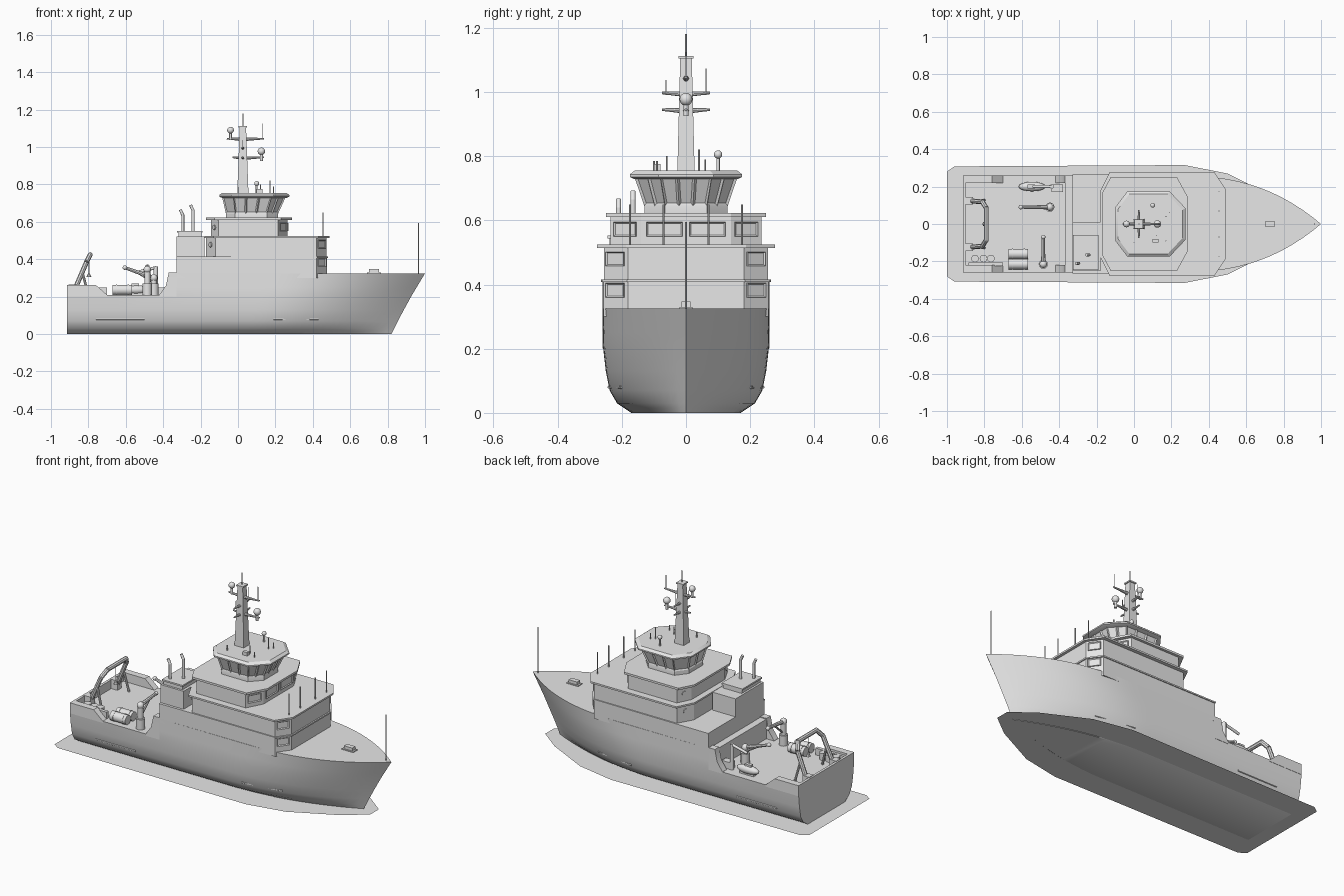
import bpy, bmesh, math
from mathutils import Vector

cube = bpy.data.objects.get("Cube")
if cube:
    bpy.data.objects.remove(cube)

grey = bpy.data.materials.new("light_grey")
grey.use_nodes = True
grey.diffuse_color = (0.8, 0.8, 0.8, 1)
grey.node_tree.nodes["Principled BSDF"].inputs["Base Color"].default_value = (0.8, 0.8, 0.8, 1)


def finish(name, bm, angle=35):
    bmesh.ops.remove_doubles(bm, verts=bm.verts, dist=0.0001)
    bmesh.ops.recalc_face_normals(bm, faces=bm.faces)
    me = bpy.data.meshes.new(name)
    bm.to_mesh(me)
    bm.free()
    me.materials.append(grey)
    me.shade_smooth()
    me.set_sharp_from_angle(angle=math.radians(angle))
    ob = bpy.data.objects.new(name, me)
    bpy.context.collection.objects.link(ob)
    return ob


def stack(name, layers, inset=None):
    """Loft plan outlines (z, points); optionally inset windows in one layer."""
    bm = bmesh.new()
    rings = [[bm.verts.new((x, y, z)) for x, y in pts] for z, pts in layers]
    panes = []
    for i in range(len(rings) - 1):
        a, b, n = rings[i], rings[i + 1], len(rings[i])
        for j in range(n):
            k = (j + 1) % n
            f = bm.faces.new((a[j], a[k], b[k], b[j]))
            if i == inset:
                panes.append(f)
    bm.faces.new(rings[0][::-1])
    bm.faces.new(rings[-1])
    if panes:
        bm.normal_update()
        bmesh.ops.inset_individual(bm, faces=panes, thickness=0.009, depth=-0.006)
    return finish(name, bm, 25)


def box(name, x0, x1, y0, y1, z0, z1):
    pts = [(x0, y0), (x1, y0), (x1, y1), (x0, y1)]
    return stack(name, [(z0, pts), (z1, pts)])


def octo(x0, x1, hw, ca, cay, cf, cfy):
    """Eight-sided plan, counter-clockwise, chamfered aft and forward."""
    half = [(x0, -hw + cay), (x0 + ca, -hw), (x1 - cf, -hw), (x1, -hw + cfy)]
    return half + [(x, -y) for x, y in reversed(half)]


def split(pts, counts):
    out = []
    for i, n in enumerate(counts):
        a, b = Vector(pts[i]), Vector(pts[(i + 1) % len(pts)])
        out += [tuple(a.lerp(b, k / n)) for k in range(n)]
    return out


def rod(name, p, q, r, r2=None, sides=12):
    p, q = Vector(p), Vector(q)
    bm = bmesh.new()
    bmesh.ops.create_cone(bm, cap_ends=True, segments=sides, radius1=r,
                          radius2=r if r2 is None else r2, depth=(q - p).length)
    bm.transform((q - p).to_track_quat('Z', 'Y').to_matrix().to_4x4())
    bmesh.ops.translate(bm, verts=bm.verts, vec=(p + q) / 2)
    return finish(name, bm, 40)


def ball(name, c, r, scale=(1, 1, 1)):
    bm = bmesh.new()
    bmesh.ops.create_uvsphere(bm, u_segments=16, v_segments=10, radius=r)
    bmesh.ops.scale(bm, verts=bm.verts, vec=scale)
    bmesh.ops.translate(bm, verts=bm.verts, vec=c)
    return finish(name, bm, 60)


def extrude_y(name, profile, y0, y1):
    bm = bmesh.new()
    f = bm.faces.new([bm.verts.new((x, y0, z)) for x, z in profile])
    g = bmesh.ops.extrude_face_region(bm, geom=[f])["geom"]
    bmesh.ops.translate(bm, verts=[v for v in g if isinstance(v, bmesh.types.BMVert)], vec=(0, y1 - y0, 0))
    return finish(name, bm)


def window(name, a, b, f0, f1, z0, z1):
    """Framed window on the wall a-b (outside on the right), between two fractions."""
    a, b = Vector((*a, 0)), Vector((*b, 0))
    out = (b - a).cross(Vector((0, 0, 1))).normalized() * 0.006
    p, q = a.lerp(b, f0), a.lerp(b, f1)
    bm = bmesh.new()
    v = [bm.verts.new(s + o + Vector((0, 0, z))) for o in (out * 0, out)
         for s, z in ((p, z0), (q, z0), (q, z1), (p, z1))]
    for i in range(4):
        bm.faces.new((v[i], v[(i + 1) % 4], v[(i + 1) % 4 + 4], v[i + 4]))
    front = bm.faces.new(v[4:])
    bm.normal_update()
    bmesh.ops.inset_individual(bm, faces=[front], thickness=0.006, depth=-0.005)
    return finish(name, bm)


def interp(table, z):
    for (a, u), (b, v) in zip(table, table[1:]):
        if z <= b:
            return u + (v - u) * (z - a) / (b - a)
    return table[-1][1]


# Hull
STEM = [(0, .82), (.08, .86), (.2, .925), (.325, 1)]
SIDE = [(0, .17), (.03, .215), (.07, .238), (.13, .25), (.21, .259), (.325, .26)]
LEVELS = [0, .015, .03, .07, .13, .21, .25, .29, .325]
LOW = LEVELS.index(.21)
TOP = len(LEVELS) - 1


def half_width(x, z):
    t = z / .325
    start = .05 + .15 * t
    u = min(1, max(0, (x - start) / (interp(STEM, z) - start)))
    return interp(SIDE, z) * (1 - u ** (2.1 + .5 * t))


fixed = [-.915, -.64, -.37, -.18, .05]
bm = bmesh.new()
rows = []
for i in range(len(fixed) + 20):
    row = {}
    for side in (1, -1):
        for j, z in enumerate(LEVELS):
            end = interp(STEM, z)
            x = fixed[i] if i < 5 else .05 + (end - .05) * (i - 4) / 20
            row[side, j] = bm.verts.new((x, side * half_width(x, z), z))
    rows.append(row)
for i, (a, b) in enumerate(zip(rows, rows[1:])):
    top = LOW if i < 2 else TOP
    for s in (1, -1):
        for j in range(top):
            bm.faces.new((a[s, j], b[s, j], b[s, j + 1], a[s, j + 1]))
    for j in (0, top):
        bm.faces.new((a[1, j], b[1, j], b[-1, j], a[-1, j]))
for row, lo, hi in ((rows[0], 0, LOW), (rows[2], LOW, TOP)):
    bm.faces.new([row[1, j] for j in range(lo, hi + 1)] + [row[-1, j] for j in range(hi, lo - 1, -1)])
finish("hull", bm)

# Flat base skirt around the hull
bm = bmesh.new()
skirt = [(-1, -.28), (-.96, -.308), (.27, -.315), (.5, -.27), (.76, -.14), (.89, -.04)]
bm.faces.new([bm.verts.new((x, y, .002)) for x, y in skirt + [(x, -y) for x, y in reversed(skirt)]])
finish("base_skirt", bm)

# Bulwarks, bilge strips and deck edges
for s, tag in ((1, "left"), (-1, "right")):
    extrude_y("stern_bulwark_" + tag, [(-.915, .2), (-.7, .2), (-.7, .21), (-.76, .262), (-.915, .262)], s * .2595, s * .22)
    extrude_y("side_wing_" + tag, [(-.42, .2), (-.33, .2), (-.33, .33), (-.37, .33), (-.385, .26), (-.42, .211)], s * .2598, s * .22)
    for x0, x1 in ((-.76, -.5), (.19, .43)):
        rod("bilge_strip_" + tag, (x0, s * half_width(x0, .08), .08), (x1, s * half_width(x1, .08), .08), .005, sides=6)
box("transom_bulwark", -.915, -.9, -.25, .25, .2, .262)
box("stern_locker", -.885, -.7, -.225, -.205, .205, .25)

# Superstructure tiers with thin overhanging decks
lower = [(-.33, -.26), (.42, -.257), (.476, -.18), (.476, .18), (.42, .257), (-.33, .26)]
stack("lower_house", [(.3, lower), (.41, lower)])
ledge = [(x + (.006 if x > 0 else 0), y * 1.02) for x, y in lower]
stack("lower_ledge", [(.408, ledge), (.416, ledge)])
middle = octo(-.17, .474, .256, .05, .09, .054, .076)
stack("middle_house", [(.41, middle), (.52, middle)])
eave = octo(-.18, .49, .277, .05, .1, .06, .09)
stack("middle_deck", [(.514, eave), (.524, eave)])
upper = octo(-.145, .265, .235, .04, .08, .05, .095)
stack("upper_house", [(.52, upper), (.615, upper)])
eave = octo(-.17, .29, .25, .045, .085, .06, .11)
stack("upper_deck", [(.61, eave), (.622, eave)])

# Wheelhouse with flared windows and bevelled roof
counts = [1, 3, 2, 3, 2, 3, 1, 2]
foot = split(octo(-.065, .215, .13, .05, .065, .06, .065), counts)
flare = split(octo(-.085, .255, .16, .06, .08, .075, .08), counts)
stack("wheelhouse", [(.62, foot), (.645, foot), (.733, flare)], inset=1)
roof = octo(-.1, .275, .175, .065, .085, .085, .09)
brow = octo(-.085, .26, .16, .06, .08, .08, .085)
stack("wheelhouse_roof", [(.728, brow), (.735, roof), (.743, roof), (.755, brow)])

# House windows and portholes
for tier, z0, z1 in ((lower, .36, .405), (middle, .458, .502), (upper, .55, .595)):
    i = 1 if tier is lower else 2
    for k in (i, i + 2):
        window("corner_window", tier[k], tier[k + 1], .12, .85, z0, z1)
    if tier is upper:
        for f in (.06, .54):
            window("front_window", tier[3], tier[4], f, f + .4, z0, z1)
    if tier is not lower:
        for p, q in ((tier[0], tier[1]), (tier[6], tier[7])):
            mid = Vector(((p[0] + q[0]) / 2, (p[1] + q[1]) / 2, z0 + .02))
            out = Vector((q[1] - p[1], p[0] - q[0], 0)).normalized()
            rod("porthole", mid, mid + out * .006, .014, sides=16)

# Funnel casing and exhaust pipes
box("funnel_base", -.33, -.18, -.25, .01, .41, .522)
box("funnel_casing", -.318, -.195, -.238, -.065, .52, .545)
box("funnel_cap", -.325, -.19, -.245, -.06, .543, .552)
for x, y, h in ((-.295, -.21, .64), (-.24, -.165, .665)):
    rod("exhaust_pipe", (x, y, .55), (x, y, h), .008)
    rod("exhaust_tip", (x, y, h - .004), (x - .014, y, h + .025), .008)

# Mast with cross arms, domes and aerials
mast = lambda w, d: [(.026 - w, -d), (.026 + w, -d), (.026 + w, d), (.026 - w, d)]
stack("mast", [(.75, mast(.03, .027)), (1.105, mast(.017, .018))])
stack("mast_cap", [(1.104, mast(.022, .023)), (1.112, mast(.022, .023))])
rod("mast_aerial", (.026, 0, 1.11), (.026, 0, 1.18), .003, sides=6)
for x, z in ((-.06, 1.045), (.14, 1.045), (-.03, .945), (.14, .945)):
    rod("fore_aft_arm", (.026, 0, z - .004), (x, 0, z), .01, .004, sides=8)
for s in (1, -1):
    for z in (.945, .997):
        rod("cross_arm", (.026, 0, z - .004), (.026, s * .075, z), .009, .004, sides=8)
    rod("arm_aerial", (.026, s * .062, .99), (.026, s * .062, 1.055 + s * .018), .002, sides=6)
rod("arm_aerial", (.13, 0, 1.04), (.13, 0, 1.125), .002, sides=6)
for x, y, z, r in ((-.04, 0, 1.09, .018), (.125, 0, .977, .02), (.1, .1, .805, .013)):
    ball("radar_dome", (x, y, z), r)
    rod("dome_stand", (x, y, z - .052), (x, y, z - r * .6), r * .4)
for x, y, h in ((.12, -.06, .80), (.17, .04, .82), (.19, .06, .79), (.0, -.1, .785), (.17, -.09, .785)):
    rod("roof_aerial", (x, y, .75), (x, y, h), .003, sides=6)
box("roof_light", .1, .13, -.1, -.08, .75, .775)

# Foredeck staffs and windlass
for y in (-.175, -.07, .07, .175):
    rod("whip_aerial", (.455, y, .52), (.455, y, .65), .003, sides=6)
rod("jackstaff", (.965, 0, .32), (.965, 0, .595), .003, sides=6)
box("windlass", .7, .755, -.014, .014, .32, .347)
box("windlass_base", .69, .765, -.02, .02, .32, .33)

# Stern gantry
path = [(-.885, .125, .21), (-.81, .118, .385), (-.79, .085, .425)]
for s in (1, -1):
    for p, q in zip(path, path[1:]):
        rod("gantry_leg", (p[0], s * p[1], p[2]), (q[0], s * q[1], q[2]), .013, sides=8)
    rod("gantry_ram", (-.8, s * .128, .21), (-.835, s * .122, .34), .007, sides=8)
    box("gantry_foot", -.905, -.86, s * .125 - .02, s * .125 + .02, .2, .265)
rod("gantry_beam", (-.79, -.09, .425), (-.79, .09, .425), .013, sides=8)
rod("gantry_cable", (-.797, 0, .33), (-.797, 0, .42), .002, sides=6)
rod("gantry_hook", (-.797, 0, .305), (-.797, 0, .33), .014, .002, sides=8)

# Deck cranes
for x, y, elbow, tip in ((-.45, .09, (-.45, .09, .3), (-.605, .09, .355)), (-.485, -.215, (-.485, -.215, .345), (-.485, -.07, .36))):
    rod("crane_post", (x, y, .2), (x, y, .27), .025)
    rod("crane_column", (x, y, .26), elbow, .016)
    ball("crane_joint", elbow, .02)
    rod("crane_boom", elbow, tip, .012, .008, sides=8)
    rod("crane_ram", (x, y, .275), Vector(elbow).lerp(Vector(tip), .6), .006, sides=8)
    ball("crane_tip", tip, .012)

# Deck gear: raft canisters, drums, rescue boat
for y in (-.16, -.215):
    rod("raft_canister", (-.67, y, .236), (-.567, y, .236), .027, sides=16)
    for x in (-.65, -.587):
        rod("raft_strap", (x - .003, y, .236), (x + .003, y, .236), .029, sides=16)
for x in (-.85, -.805, -.765):
    rod("deck_drum", (x, -.185, .2), (x, -.185, .25), .02, sides=16)
ball("rescue_boat", (-.545, .2, .237), .03, (2.4, .85, .8))
box("rescue_boat_console", -.57, -.53, .19, .21, .24, .27)
box("boat_cradle", -.59, -.5, .185, .215, .205, .225)
rod("boat_davit", (-.44, .2, .2), (-.44, .2, .36), .012)
rod("boat_davit_arm", (-.44, .2, .355), (-.54, .2, .33), .008)
box("deck_hatch", -.44, -.38, .17, .21, .205, .25)
